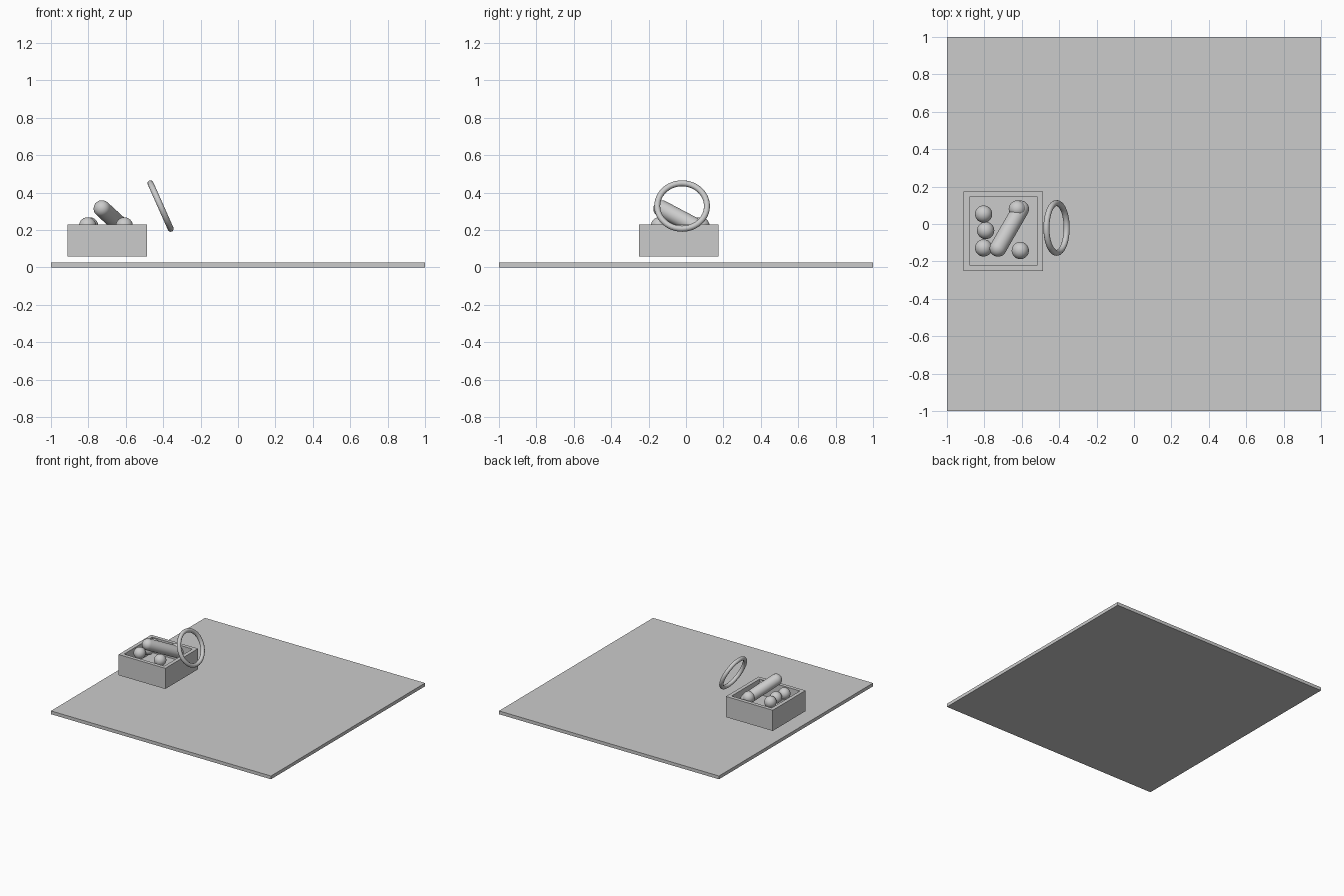
import bpy
import bmesh
from math import radians
from mathutils import Vector, Matrix

cube = bpy.data.objects.get("Cube")
if cube:
    bpy.data.objects.remove(cube, do_unlink=True)

grey = bpy.data.materials.new("plain grey")
grey.use_nodes = True
COLOUR = (0.6, 0.6, 0.6, 1)
grey.diffuse_color = COLOUR
grey.node_tree.nodes["Principled BSDF"].inputs["Base Color"].default_value = COLOUR


def finish(name, smooth=False):
    ob = bpy.context.object
    ob.name = name
    ob.data.materials.append(grey)
    if smooth:
        bpy.ops.object.shade_smooth_by_angle(angle=radians(40))
    return ob


def slab(name, centre, size):
    bpy.ops.mesh.primitive_cube_add(size=1, location=centre)
    ob = finish(name)
    ob.data.transform(Matrix.Diagonal((*size, 1)))
    return ob


# Ground plate
slab("base_plate", (0, 0, 0.0135), (2, 2, 0.027))

# Open tray: inset the top face and push it down to the inner floor
tray = slab("open_tray", (-0.698, -0.038, 0.143), (0.425, 0.425, 0.17))
bm = bmesh.new()
bm.from_mesh(tray.data)
bm.faces.ensure_lookup_table()
top = max(bm.faces, key=lambda f: f.calc_center_median().z)
bmesh.ops.inset_individual(bm, faces=[top], thickness=0.0425)
well = bmesh.ops.extrude_discrete_faces(bm, faces=[top])["faces"][0]
bmesh.ops.translate(bm, verts=well.verts, vec=(0, 0, -0.1275))
bmesh.ops.recalc_face_normals(bm, faces=bm.faces)
bm.to_mesh(tray.data)
bm.free()

# Balls in the tray
for i, (x, y) in enumerate([(-0.804, 0.053), (-0.793, -0.035), (-0.804, -0.128),
                            (-0.608, -0.142), (-0.624, 0.08)]):
    bpy.ops.mesh.primitive_uv_sphere_add(segments=32, ring_count=16, radius=0.046,
                                         location=(x, y, 0.222))
    finish(f"ball_{i + 1}", True)

# Leaning capsule: a sphere split at its equator and stretched
low, high = Vector((-0.606, 0.08, 0.203)), Vector((-0.727, -0.13, 0.314))
axis = high - low
bpy.ops.mesh.primitive_uv_sphere_add(segments=32, ring_count=16, radius=0.045)
capsule = finish("capsule", True)
bm = bmesh.new()
bm.from_mesh(capsule.data)
equator = [e for e in bm.edges if all(abs(v.co.z) < 0.001 for v in e.verts)]
bmesh.ops.split_edges(bm, edges=equator)
for face in bm.faces:
    face.tag = face.calc_center_median().z > 0
for vert in bm.verts:
    side = 1 if vert.link_faces[0].tag else -1
    vert.co.z += side * axis.length / 2
rims = [e for e in bm.edges if e.is_boundary]
bmesh.ops.bridge_loops(bm, edges=rims)
bmesh.ops.recalc_face_normals(bm, faces=bm.faces)
for face in bm.faces:
    face.smooth = True
bm.to_mesh(capsule.data)
bm.free()
capsule.location = (low + high) / 2
capsule.rotation_euler = axis.to_track_quat('Z', 'Y').to_euler()

# Tilted ring beside the tray
bpy.ops.mesh.primitive_torus_add(major_radius=0.133, minor_radius=0.016,
                                 major_segments=48, minor_segments=16,
                                 location=(-0.414, -0.021, 0.328),
                                 rotation=(0, radians(66), 0))
finish("ring", True)
